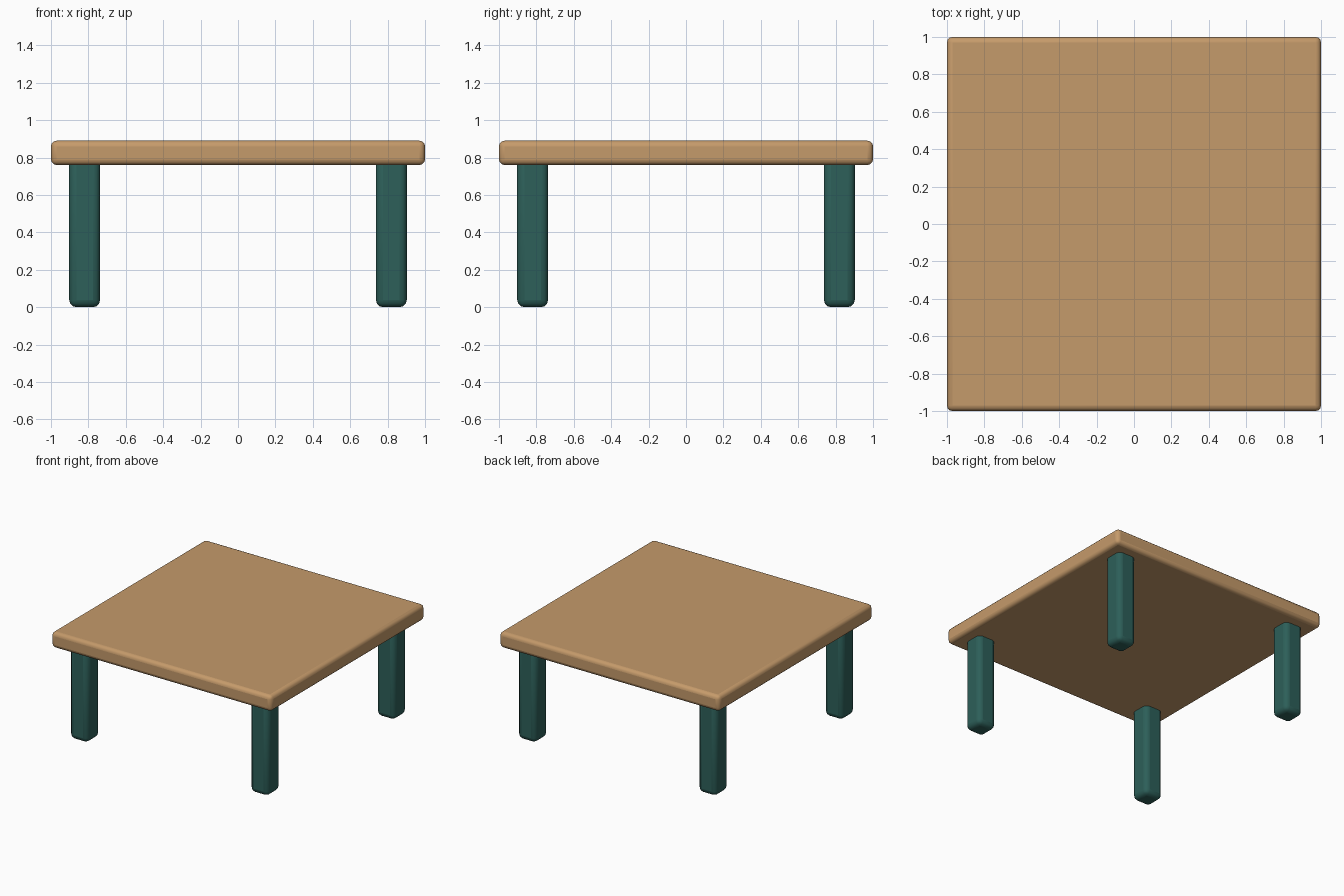
import bpy

if "Cube" in bpy.data.objects:
    bpy.data.objects.remove(bpy.data.objects["Cube"])


def material(name, rgb):
    m = bpy.data.materials.new(name)
    m.diffuse_color = (*rgb, 1)
    m.use_nodes = True
    m.node_tree.nodes["Principled BSDF"].inputs["Base Color"].default_value = m.diffuse_color
    return m


def rounded_box(name, centre, size, radius, mat):
    """Box with rounded, smooth-shaded edges."""
    bpy.ops.mesh.primitive_cube_add(size=1, location=centre)
    ob = bpy.context.object
    ob.name = name
    ob.scale = size
    bpy.ops.object.transform_apply(location=False, rotation=False, scale=True)
    bevel = ob.modifiers.new("rounded edges", 'BEVEL')
    bevel.width = radius
    bevel.segments = 3
    ob.data.materials.append(mat)
    bpy.ops.object.shade_smooth_by_angle(angle=0.6)
    return ob


wood = material("light wood", (0.56, 0.325, 0.145))
green = material("dark teal", (0.026, 0.115, 0.1))

# square top
rounded_box("table_top", (0, 0, 0.825), (2, 2, 0.13), 0.03, wood)

# four legs, let slightly into the top
for y, end in ((-0.82, "front"), (0.82, "back")):
    for x, side in ((-0.82, "left"), (0.82, "right")):
        rounded_box(f"{end}_{side}_leg", (x, y, 0.4), (0.165, 0.165, 0.8), 0.038, green)
